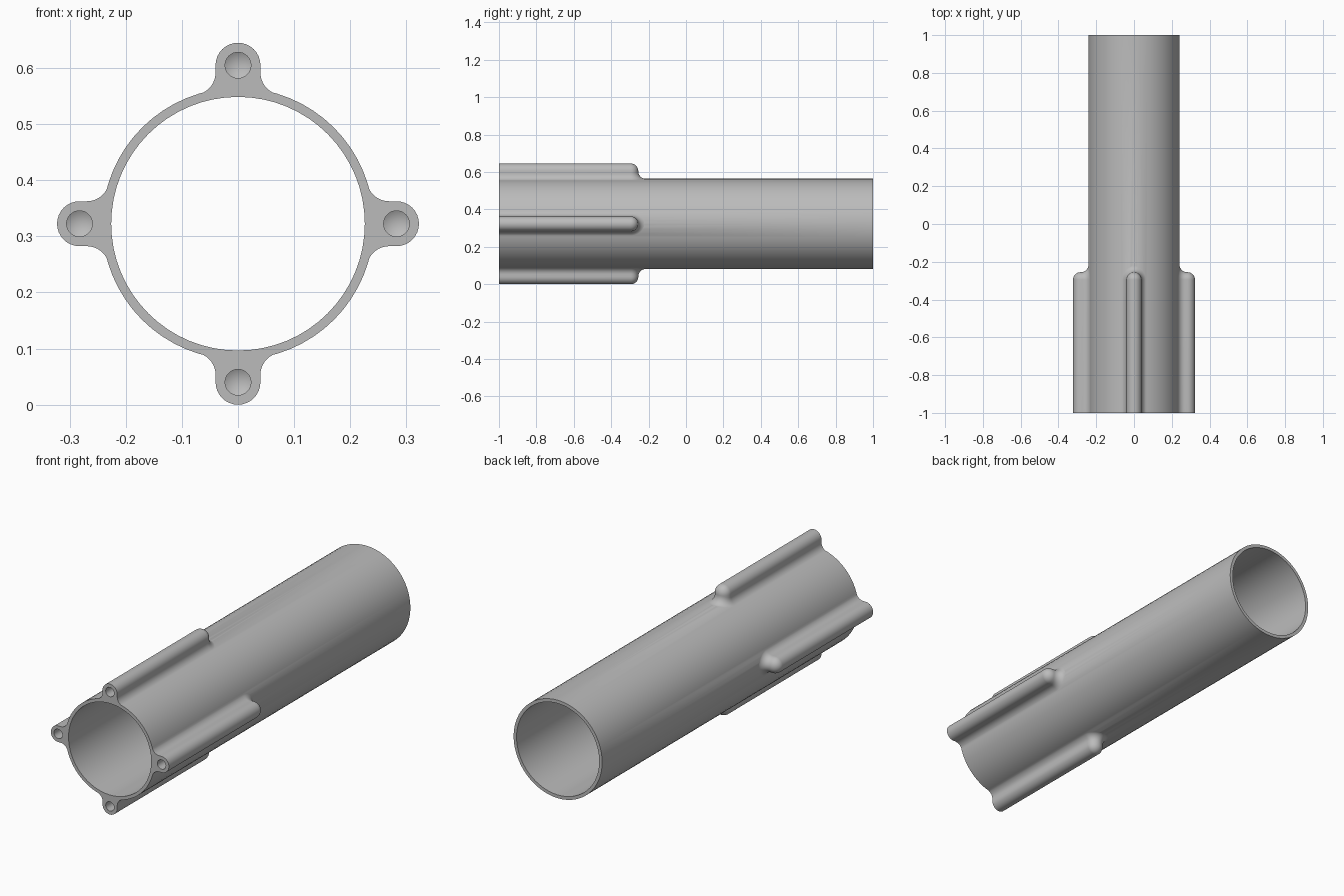
import bpy, bmesh
from math import sin, cos, pi, sqrt, atan2
from mathutils import Matrix, Vector

cube = bpy.data.objects.get("Cube")
if cube:
    bpy.data.objects.remove(cube)

AXIS_Z = 0.3225          # height of the tube axis
OUTER, BORE = 0.242, 0.226
SEGMENTS = 64
BOSS_R = 0.04            # rib radius, also its fillet radius
BOSS_DIST = 0.2825       # rib centre from the tube axis
RIB_END = -0.295         # centre of the rounded rib end
FRONT, BACK = -1.0, 1.0

grey = bpy.data.materials.new("plain grey")
grey.use_nodes = True
colour = (0.5, 0.5, 0.5, 1)
grey.diffuse_color = colour
grey.node_tree.nodes["Principled BSDF"].inputs["Base Color"].default_value = colour


def make_object(name, bm):
    bmesh.ops.remove_doubles(bm, verts=bm.verts, dist=1e-5)
    bmesh.ops.recalc_face_normals(bm, faces=bm.faces)
    mesh = bpy.data.meshes.new(name)
    bm.to_mesh(mesh)
    bm.free()
    mesh.materials.append(grey)
    obj = bpy.data.objects.new(name, mesh)
    obj.location.z = AXIS_Z
    bpy.context.collection.objects.link(obj)
    return obj


def skin(bm, columns, closed=False):
    """Join neighbouring columns of points with quads."""
    rows = [[bm.verts.new(p) for p in col] for col in columns]
    pairs = list(zip(rows, rows[1:])) + ([(rows[-1], rows[0])] if closed else [])
    for a, b in pairs:
        for i in range(len(a) - 1):
            bm.faces.new((a[i], a[i + 1], b[i + 1], b[i]))


def rib_profile(phi):
    """Domed top, straight wall, rolling-ball fillet and hidden underside: (reach, height)."""
    base = OUTER - 0.001
    points = [(BOSS_R * sin(t * pi / 16), BOSS_DIST + BOSS_R * cos(t * pi / 16)) for t in range(9)]
    reach = 2 * BOSS_R
    side = reach * sin(phi)
    ball = Vector((side, reach * cos(phi), sqrt((base + BOSS_R) ** 2 - side ** 2)))
    wall = Vector((-sin(phi), -cos(phi), 0))
    down = Vector((-ball.x, 0, -ball.z)).normalized()
    out = [Vector((r * sin(phi), r * cos(phi), h)) for r, h in points]
    for i in range(9):
        out.append(ball + BOSS_R * wall.slerp(down, i / 8))
    foot = out[-1].copy()
    for k in (1, 0.75, 0.5, 0.25, 0):
        x = foot.x * k
        out.append(Vector((x, foot.y * k, sqrt(0.235 ** 2 - x * x))))
    return out


# Tube: closed hollow cylinder
bm = bmesh.new()
section = [(OUTER, FRONT), (OUTER, BACK), (BORE, BACK), (BORE, FRONT), (OUTER, FRONT)]
angles = [2 * pi * i / SEGMENTS for i in range(SEGMENTS)]
skin(bm, [[(r * cos(a), y, r * sin(a)) for r, y in section] for a in angles], closed=True)
tube = make_object("ribbed_tube", bm)

# Four ribs with rounded, filleted ends
bm = bmesh.new()
for quarter in range(4):
    turn = Matrix.Rotation(quarter * pi / 2, 3, 'Y')
    steps = [(-pi / 2, FRONT)] + [(pi * (i / 24 - 0.5), RIB_END) for i in range(25)] + [(pi / 2, FRONT)]
    skin(bm, [[turn @ (p + Vector((0, y, 0))) for p in rib_profile(phi)] for phi, y in steps])
bmesh.ops.remove_doubles(bm, verts=bm.verts, dist=1e-5)
bmesh.ops.dissolve_degenerate(bm, dist=1e-6, edges=bm.edges)
bmesh.ops.holes_fill(bm, edges=[e for e in bm.edges if e.is_boundary], sides=0)
ribs = make_object("rib_helper", bm)

# Blind screw holes with conical bottoms
bm = bmesh.new()
hole = [(0, FRONT - 0.05), (0.023, FRONT - 0.05), (0.023, -0.6), (0, -0.587)]
for quarter in range(4):
    turn = Matrix.Rotation(quarter * pi / 2, 3, 'Y')
    skin(bm, [[turn @ Vector((r * cos(a), y, BOSS_DIST + r * sin(a))) for r, y in hole]
              for a in angles[::2]], closed=True)
bmesh.ops.remove_doubles(bm, verts=bm.verts, dist=1e-5)
bmesh.ops.dissolve_degenerate(bm, dist=1e-6, edges=bm.edges)
holes = make_object("hole_helper", bm)

# Merge ribs, drill holes, discard helpers
bpy.ops.object.select_all(action='DESELECT')
bpy.context.view_layer.objects.active = tube
tube.select_set(True)
for helper, mode in ((ribs, 'UNION'), (holes, 'DIFFERENCE')):
    mod = tube.modifiers.new(mode, 'BOOLEAN')
    mod.operation, mod.object, mod.solver = mode, helper, 'EXACT'
    bpy.context.view_layer.update()
    bpy.ops.object.modifier_apply(modifier=mod.name)
    bpy.data.objects.remove(helper)
bpy.ops.object.shade_smooth_by_angle(angle=pi / 6)
